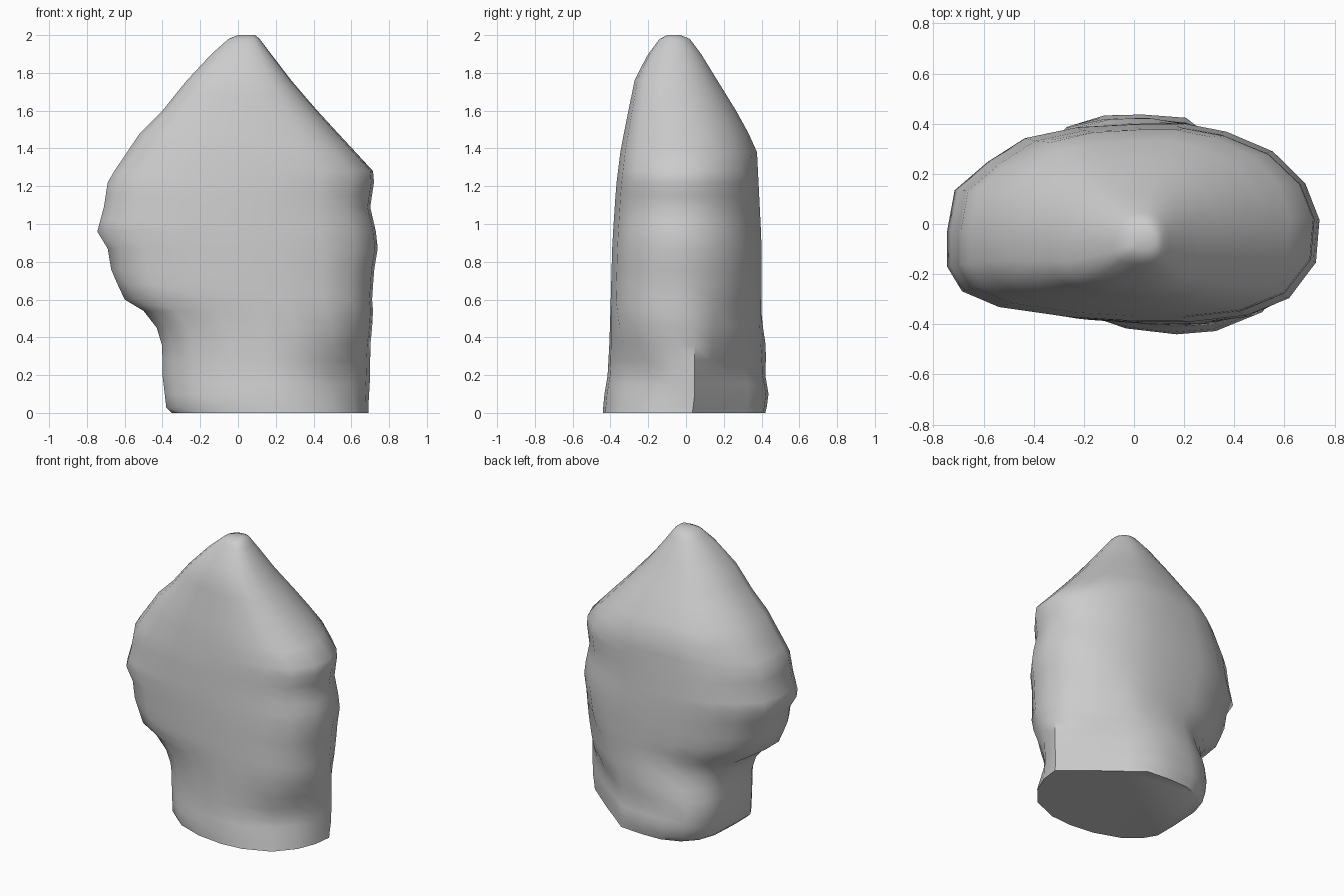
import bpy, bmesh
from mathutils import Vector

# Unit outlines (seen from above) for the boulder body and for its chamfered foot
BODY = [(-1, -.08), (-.96, .33), (-.78, .62), (-.58, .86), (-.3, .97), (0, 1), (.25, 1),
        (.48, .92), (.74, .72), (.92, .4), (1, .03), (.98, -.4), (.83, -.76), (.6, -.93),
        (.27, -1), (0, -1), (-.35, -.96), (-.72, -.86), (-.92, -.7), (-1, -.45)]
FOOT = [(-1, -.05), (-.98, .4), (-.9, .68), (-.74, .88), (-.5, .99), (-.22, 1), (.1, .97),
        (.32, .76), (.58, .52), (.82, .28), (1, .1), (.97, -.2), (.88, -.5), (.66, -.8),
        (.3, -.97), (0, -1), (-.35, -.95), (-.7, -.8), (-.9, -.6), (-1, -.4)]

# Silhouettes: z, low, high
WIDTH = [(0, -.35, .69), (.03, -.38, .69), (.2, -.40, .70), (.35, -.40, .70), (.45, -.43, .71),
         (.54, -.50, .715), (.6, -.60, .71), (.75, -.67, .72), (.87, -.69, .74), (.96, -.745, .73),
         (1.09, -.71, .70), (1.22, -.69, .72), (1.28, -.655, .715), (1.48, -.52, .53),
         (1.6, -.40, .42), (1.75, -.28, .29), (1.9, -.14, .175), (1.98, -.05, .115), (2, 0, .09)]
DEPTH = [(0, -.44, .42), (.08, -.435, .44), (.2, -.415, .42), (.38, -.405, .43), (.55, -.40, .40),
         (.9, -.39, .40), (1.2, -.37, .385), (1.4, -.345, .375), (1.6, -.305, .265),
         (1.77, -.27, .16), (1.9, -.20, .08), (1.98, -.14, .02), (2, -.10, -.03)]
LEVELS = [0, .03, .1, .15, .2, .28, .36, .45, .54, .6, .68, .76, .87, .96, 1.02, 1.09, 1.15, 1.22,
          1.28, 1.38, 1.48, 1.6, 1.68, 1.76, 1.83, 1.9, 1.95, 1.98, 2]
# Surface dents: centre, radius, inward depth (negative bulges out)
DENTS = [((.58, -.27, .2), .13, .07), ((.53, .25, .55), .12, .04), ((.2, .4, .4), .12, .03),
         ((-.25, .38, .45), .13, .03), ((-.3, .35, .2), .12, -.025)]


def sample(table, z):
    for a, b in zip(table, table[1:]):
        if z <= b[0]:
            t = (z - a[0]) / (b[0] - a[0])
            return [a[i] + (b[i] - a[i]) * t for i in (1, 2)]
    return table[-1][1:]


def point(i, z):
    t = min(max((z - .25) / .35, 0), 1)
    u, v = [f + (b - f) * t for f, b in zip(FOOT[i], BODY[i])]
    x0, x1 = sample(WIDTH, z)
    y0, y1 = sample(DEPTH, z)
    cx, cy = (x0 + x1) / 2, (y0 + y1) / 2
    p = Vector((cx + u * (x1 - x0) / 2, cy + v * (y1 - y0) / 2, z))
    inward = Vector((cx, cy, z)) - p
    inward.normalize()
    for centre, radius, depth in DENTS:
        d = (p - Vector(centre)).length / radius
        p += inward * depth * 2.718 ** (-d * d)
    return p


# Loft the sections into one closed boulder
bm = bmesh.new()
n = len(BODY)
rings = [[bm.verts.new(point(i, z)) for i in range(n)] for z in LEVELS]
for a, b in zip(rings, rings[1:]):
    for i in range(n):
        j = (i + 1) % n
        bm.faces.new((a[i], a[j], b[j], b[i]))
bm.faces.new(rings[0])
bm.faces.new(rings[-1])
bmesh.ops.recalc_face_normals(bm, faces=bm.faces)
mesh = bpy.data.meshes.new("boulder")
bm.to_mesh(mesh)
bm.free()
boulder = bpy.data.objects.new("boulder", mesh)
bpy.context.collection.objects.link(boulder)

# Smooth shading with a crisp base edge
bpy.context.view_layer.objects.active = boulder
boulder.select_set(True)
bpy.ops.object.shade_smooth_by_angle(angle=.87)
